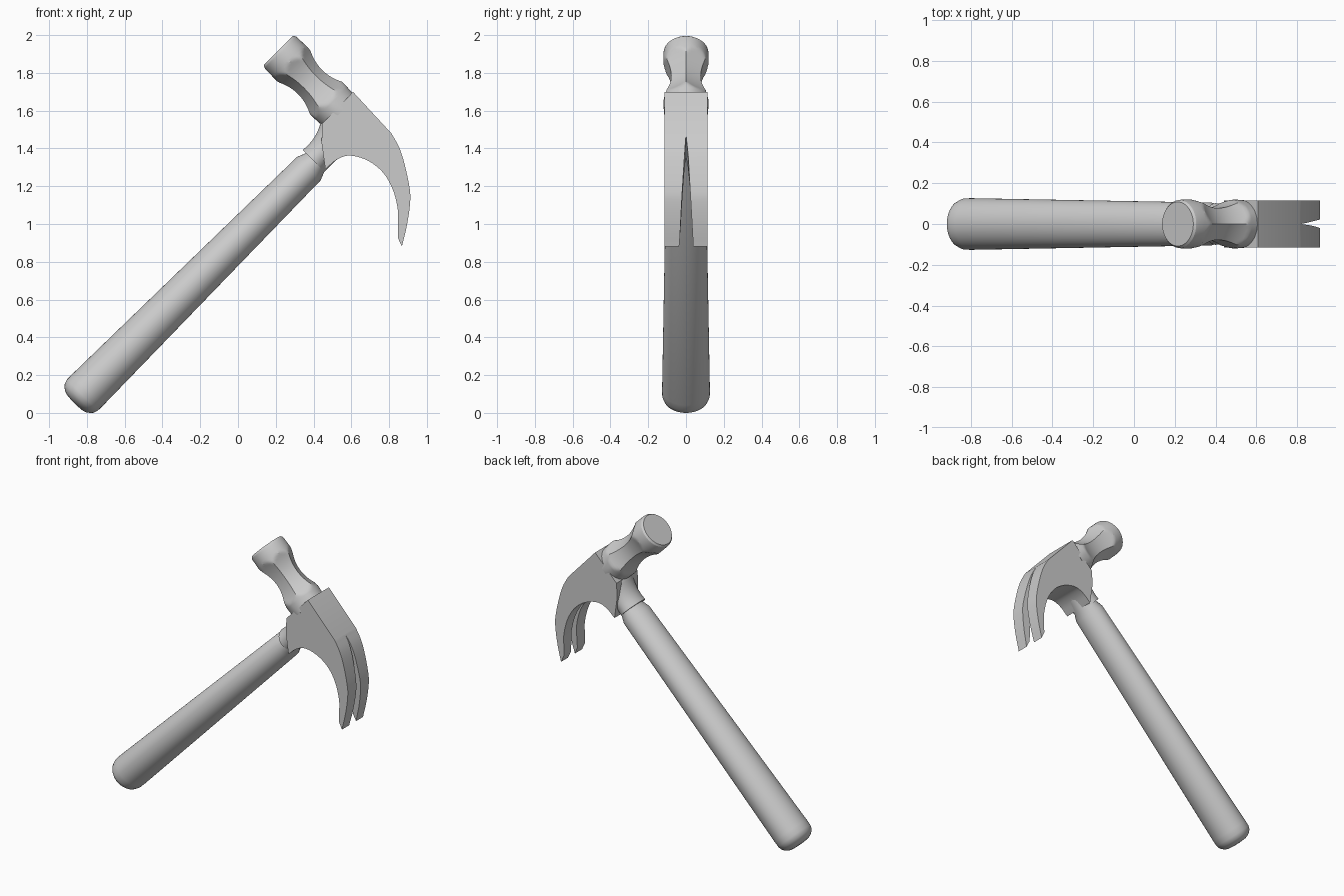
import bpy, bmesh, math
from mathutils import Matrix, Vector

if "Cube" in bpy.data.objects:
    bpy.data.objects.remove(bpy.data.objects["Cube"])

# Built upright (x = toward claw, z = along handle), then leaned 45 degrees
LEAN = Matrix.Translation((-0.866, 0, 0.052)) @ Matrix.Rotation(math.radians(45), 4, 'Y')


def finish(name, bm, lean=True):
    if lean:
        bm.transform(LEAN)
    bmesh.ops.recalc_face_normals(bm, faces=bm.faces)
    me = bpy.data.meshes.new(name)
    bm.to_mesh(me)
    bm.free()
    ob = bpy.data.objects.new(name, me)
    bpy.context.collection.objects.link(ob)
    return ob


def smooth(ob, angle=30):
    bpy.ops.object.select_all(action='DESELECT')
    bpy.context.view_layer.objects.active = ob
    ob.select_set(True)
    bpy.ops.object.shade_smooth_by_angle(angle=math.radians(angle))


def loft(name, rings):
    """Skin a list of equal-length point rings and cap both ends."""
    bm = bmesh.new()
    loops = [[bm.verts.new(p) for p in ring] for ring in rings]
    n = len(loops[0])
    for a, b in zip(loops, loops[1:]):
        for i in range(n):
            j = (i + 1) % n
            bm.faces.new((a[i], a[j], b[j], b[i]))
    bm.faces.new(loops[0])
    bm.faces.new(loops[-1])
    return finish(name, bm)


def ellipse(z, rx, ry, cx=0.0, n=48):
    return [(cx + rx * math.cos(2 * math.pi * i / n),
             ry * math.sin(2 * math.pi * i / n), z) for i in range(n)]


def spline(pts, steps=5):
    """Catmull-Rom curve through the points."""
    v = [Vector(p) for p in pts]
    v = [2 * v[0] - v[1]] + v + [2 * v[-1] - v[-2]]
    out = []
    for i in range(1, len(v) - 2):
        a, b, c, d = v[i - 1:i + 3]
        for s in range(steps):
            t = s / steps
            out.append(0.5 * (2 * b + (c - a) * t + (2 * a - 5 * b + 4 * c - d) * t * t
                              + (3 * b - a - 3 * c + d) * t ** 3))
    return out + [v[-2]]


# Handle: tapered oval grip with rounded butt
handle_profile = [(0, .12, .13), (.003, .06, .065), (.009, .078, .085), (.02, .0935, .102),
                  (.035, .108, .117), (.06, .116, .126), (.10, .1165, .1265),
                  (1.755, .088, .105), (1.80, .07, .09), (1.90, .07, .09)]
handle_profile[0] = (0, .03, .033)
smooth(loft("handle", [ellipse(*p) for p in handle_profile]))

# Collar: flared socket between handle and head
collar_profile = [(1.803, .080, .102), (1.84, .077, .100), (1.88, .081, .101), (1.92, .091, .105),
                  (1.955, .106, .110), (1.985, .122, .113), (2.02, .128, .1135), (2.12, .10, .10)]
smooth(loft("collar", [ellipse(*p, -.013) for p in collar_profile]))


# Striking head: round bar scalloped by six concave flats
def head_ring(x, radius, flat, n=72):
    ring = []
    for i in range(n):
        a = 2 * math.pi * i / n
        off = (a % (math.pi / 3)) - math.pi / 6
        r = min(radius, flat / math.cos(off))
        ring.append((x, r * math.sin(a), 2.084 + r * math.cos(a)))
    return ring


head_rings = [head_ring(-.556, .108, 1), head_ring(-.545, .117, 1), head_ring(-.535, .119, 1)]
for k in range(25):
    x = -.485 + k * .0135
    head_rings.append(head_ring(x, .120, .078 + .042 * ((x + .32) / .15) ** 2))
head_rings.append(head_ring(-.09, .116, 1))
smooth(loft("striking_head", head_rings), 22)

# Claw: curved plate outline extruded to full width
outer = [(.179, 2.196), (.26, 2.172), (.344, 2.129), (.456, 2.055), (.513, 1.999),
         (.580, 1.909), (.640, 1.812)]
inner = [(.591, 1.830), (.543, 1.879), (.486, 1.935), (.393, 1.991), (.292, 2.018),
         (.191, 2.006), (.105, 1.958), (.071, 1.894), (.064, 1.815)]
outline = [Vector(p) for p in ((.03, 1.84), (-.05, 1.90), (-.118, 1.975), (-.122, 2.208))]
outline += spline(outer) + spline(inner)
bm = bmesh.new()
base = bm.faces.new([bm.verts.new((p.x, -.114, p.y)) for p in outline])
ext = bmesh.ops.extrude_face_region(bm, geom=[base])
bmesh.ops.translate(bm, vec=(0, .228, 0),
                    verts=[g for g in ext["geom"] if isinstance(g, bmesh.types.BMVert)])
claw = finish("claw", bm)

# Nail slot: wedge cut between the two prongs
bm = bmesh.new()
ends = []
for x, top in ((.60, 1.33), (.98, 1.58)):
    ends.append([bm.verts.new(p) for p in ((x, 0, top), (x, -.043, .8), (x, .043, .8))])
a, b = ends
bm.faces.new(a)
bm.faces.new(b)
for i in range(3):
    j = (i + 1) % 3
    bm.faces.new((a[i], a[j], b[j], b[i]))
cutter = finish("slot_cutter", bm, lean=False)
cutter.hide_render = True
cut = claw.modifiers.new("slot", 'BOOLEAN')
cut.object = cutter
cut.operation = 'DIFFERENCE'
cut.solver = 'EXACT'
bpy.context.view_layer.objects.active = claw
bpy.ops.object.modifier_apply(modifier=cut.name)
bpy.data.objects.remove(cutter)
smooth(claw)
